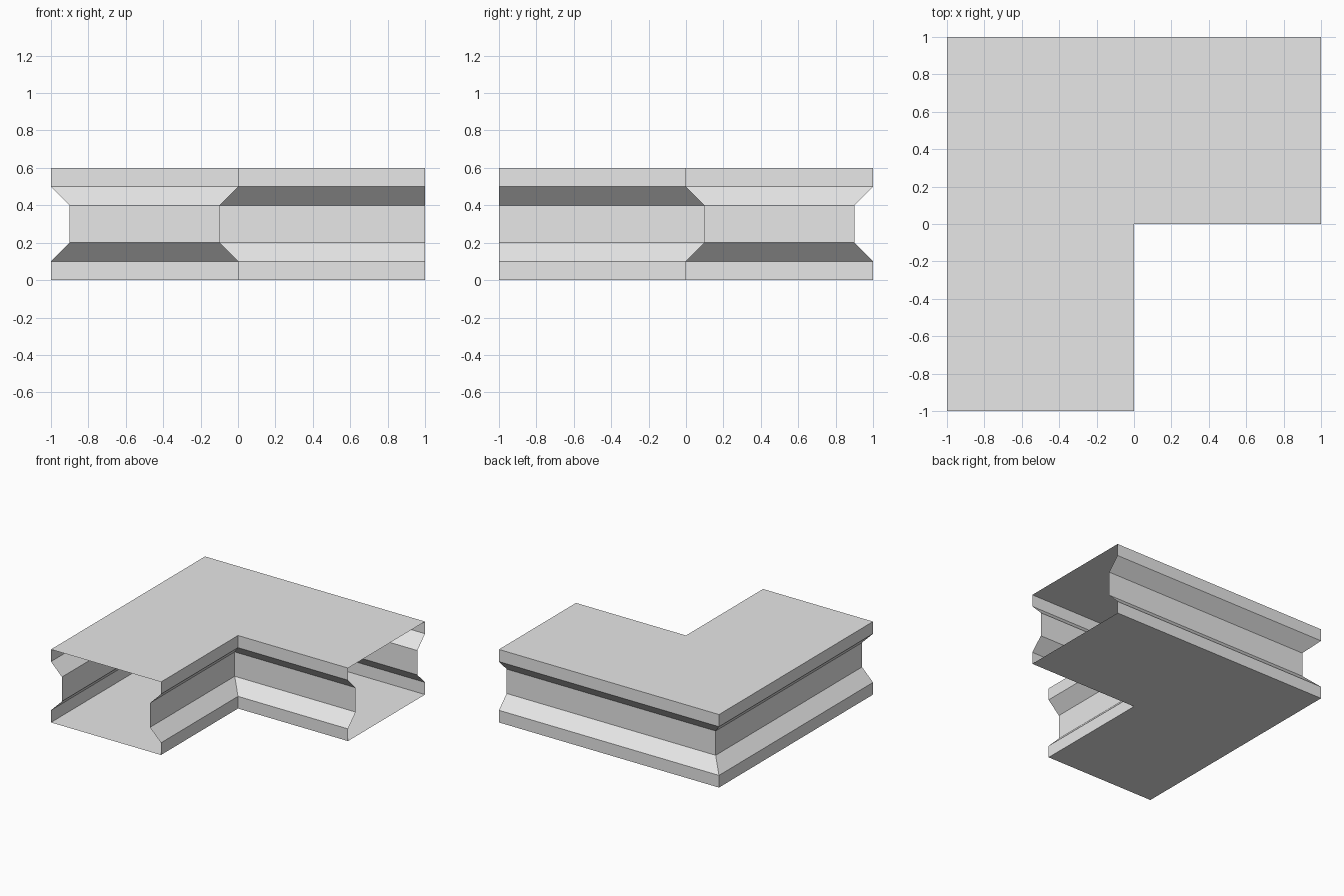
import bpy
import bmesh

cube = bpy.data.objects.get("Cube")
if cube:
    bpy.data.objects.remove(cube, do_unlink=True)

# Single plain grey
grey = bpy.data.materials.new("light_grey")
grey.use_nodes = True
grey.diffuse_color = (0.8, 0.8, 0.8, 1)
grey.node_tree.nodes["Principled BSDF"].inputs["Base Color"].default_value = (0.8, 0.8, 0.8, 1)

# Wall profile as (inset, height): straight lips around a recessed waist
HEIGHT = 0.6
PROFILE = [(0, 0), (0, 0.1), (0.1, 0.2), (0.1, 0.4), (0, 0.5), (0, HEIGHT)]


def outer_path(d):
    return [(1, 1 - d), (d - 1, 1 - d), (d - 1, -1)]


def inner_path(d):
    return [(-d, -1), (-d, d), (1, d)]


def finish(name, bm):
    mesh = bpy.data.meshes.new(name)
    bm.to_mesh(mesh)
    bm.free()
    mesh.materials.append(grey)
    obj = bpy.data.objects.new(name, mesh)
    bpy.context.collection.objects.link(obj)
    return obj


def make_wall(name, path):
    """Sweep the profile along a mitred path, leaving both ends open."""
    bm = bmesh.new()
    rows = [[bm.verts.new((x, y, z)) for x, y in path(d)] for d, z in PROFILE]
    for low, high in zip(rows, rows[1:]):
        for i in range(len(low) - 1):
            bm.faces.new((low[i], low[i + 1], high[i + 1], high[i]))
    finish(name, bm)


def make_panel(name, z, facing_up):
    """Flat L-shaped panel joining the outer and inner walls."""
    bm = bmesh.new()
    outline = outer_path(0) + inner_path(0)
    face = bm.faces.new([bm.verts.new((x, y, z)) for x, y in outline])
    face.normal_update()
    if (face.normal.z > 0) != facing_up:
        face.normal_flip()
    finish(name, bm)


# Corner passage with open ends
make_wall("outer_wall", outer_path)
make_wall("inner_wall", inner_path)
make_panel("floor_panel", 0, False)
make_panel("roof_panel", HEIGHT, True)
